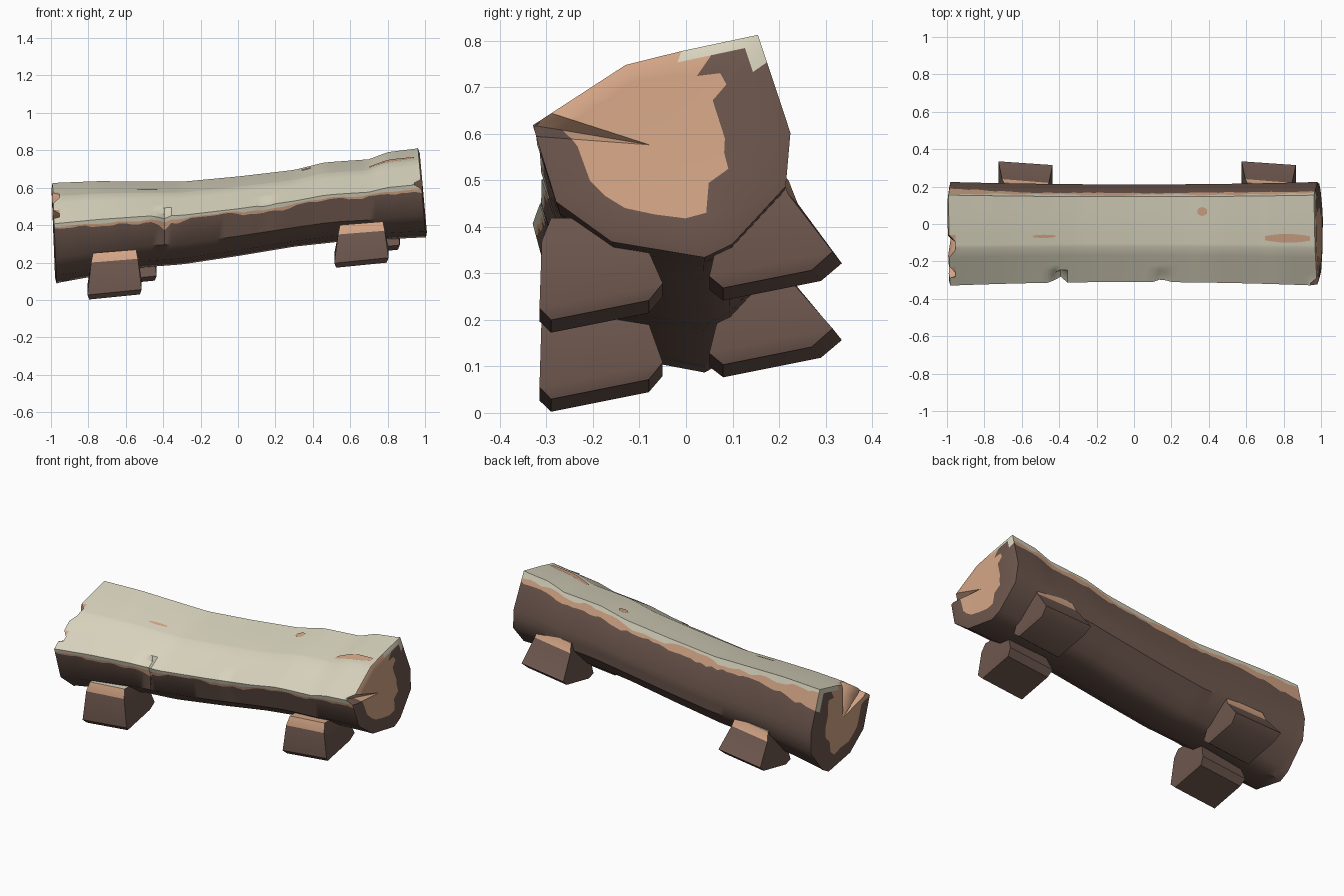
import bpy, bmesh, math, random
from mathutils import Vector

random.seed(4)
if "Cube" in bpy.data.objects:
    bpy.data.objects.remove(bpy.data.objects["Cube"])


def material(name, rgb):
    m = bpy.data.materials.new(name)
    m.use_nodes = True
    m.diffuse_color = (*rgb, 1)
    bsdf = next(n for n in m.node_tree.nodes if n.type == "BSDF_PRINCIPLED")
    bsdf.inputs["Base Color"].default_value = (*rgb, 1)
    bsdf.inputs["Roughness"].default_value = 0.9
    return m


MATS = [material("bark brown", (0.155, 0.096, 0.076)),
        material("raw wood", (0.66, 0.38, 0.24)),
        material("pale seat", (0.70, 0.665, 0.52))]
BARK, WOOD, PALE = range(3)


def finish(name, bm, angle):
    bmesh.ops.recalc_face_normals(bm, faces=bm.faces)
    mesh = bpy.data.meshes.new(name)
    bm.to_mesh(mesh)
    bm.free()
    for m in MATS:
        mesh.materials.append(m)
    ob = bpy.data.objects.new(name, mesh)
    bpy.context.collection.objects.link(ob)
    bpy.ops.object.select_all(action="DESELECT")
    bpy.context.view_layer.objects.active = ob
    ob.select_set(True)
    bpy.ops.object.shade_smooth_by_angle(angle=math.radians(angle))


def lerp_table(table, x):
    for (xa, a), (xb, b) in zip(table, table[1:]):
        if x <= xb:
            return a + (b - a) * max(0, (x - xa) / (xb - xa))
    return table[-1][1]


# Log profile (y, share of height) and the crest and belly lines along x
SECTION = [(-.33, .594), (-.13, .865), (-.01, .927), (.155, 1), (.225, .56),
           (.215, .32), (.10, .06), (.04, 0), (-.16, .07), (-.28, .25)]
CREST = [(-1, .625), (-.75, .635), (-.3, .632), (0, .66), (.3, .695), (.46, .735),
         (.7, .752), (.8, .79), (1, .815)]
BELLY = [(-1, .085), (-.5, .175), (-.3, .19), (0, .235), (.3, .285), (.55, .312), (1, .335)]


def surface(x, u):
    i = int(u) % len(SECTION)
    a, b = Vector(SECTION[i]), Vector(SECTION[(i + 1) % len(SECTION)])
    y, f = a.lerp(b, u - int(u))
    low, high = lerp_table(BELLY, x), lerp_table(CREST, x)
    y *= 1 - .06 * (1 - abs(x) ** 2)
    return Vector((x, y, low + f * (high - low)))


def notch(x, at, half):
    return max(0, 1 - abs(x - at) / half)


def ring_params(x):
    # Wandering edges of the pale seat and of the raw wood under it
    w = random.uniform
    ragged = .5 + .5 * math.sin(x * 9 + math.sin(x * 23))
    back_pale = 3.06 + .12 * ragged + w(0, .03)
    back_wood = back_pale + .06 + .17 * (1 - ragged) + w(0, .05) + .2 * notch(x, -1, .4)
    front_pale = 9.93 - .07 * ragged - w(0, .03)
    front_wood = front_pale - .04 - .12 * ragged * w(.3, 1) - .2 * notch(x, -.4, .04)
    return [0, .2, .35, .5, .75, 1, 1.15, 1.3, 1.6, 2, 2.5, 3, back_pale, back_wood, 4,
            4.5, 5, 5.5, 6, 7, 7.5, 8, 8.5, 9, front_wood, front_pale]


# Log body, lofted along x
bm = bmesh.new()
count = 56
stations = [-.99 + 1.97 * i / count for i in range(count + 1)]
rings, last = [], None
for n, x in enumerate(stations):
    params = ring_params(x)
    ring = []
    for u in params:
        p = surface(x, u)
        high = (p.z - lerp_table(BELLY, x)) / .5
        if n == count:                      # leaning ends
            p.x += .025 - .045 * high - .05 * (u == 0)
        if n == 0:
            p.x += .02 * (1 - high)
            p.x += {.35: .09, 1.15: .09, 1: .04, 1.3: .04}.get(u, 0)
        if u in (0, .2) or u > 9.5:         # splits in the front lip
            cut = notch(x, -.4, .04) + .5 * notch(x, .15, .04)
            p.y += .04 * cut
            p.z -= .02 * cut
        ring.append(bm.verts.new(p))
    rings.append(ring)
size = len(rings[0])
for n in range(count):
    for k in range(size):
        j = (k + 1) % size
        f = bm.faces.new((rings[n][k], rings[n][j], rings[n + 1][j], rings[n + 1][k]))
        if k < 12 or k == size - 1:
            f.material_index = PALE
        elif k in (12, size - 2):
            f.material_index = WOOD
        if n == 0 and k in (1, 2, 6, 7):
            f.material_index = WOOD


# Cut ends: rim, bark ring, and a ragged raw wood heart
def cut_end(rim, out):
    mid = sum((v.co for v in rim), Vector()) / size
    mid.z -= .03
    mid.y -= .02
    loops = [rim]
    for share in (.88, .66):
        loop = []
        for k, v in enumerate(rim):
            s = share
            if share < .7:
                s += random.uniform(-.03, .03) - .1 * (13 <= k <= 17) + .1 * (k < 10)
            p = mid.lerp(v.co, s)
            p.x += out * .008
            loop.append(bm.verts.new(p))
        loops.append(loop)
    for level in range(2):
        for k in range(size):
            j = (k + 1) % size
            a, b = loops[level], loops[level + 1]
            f = bm.faces.new((a[k], a[j], b[j], b[k]))
            if k < 10:
                f.material_index = WOOD
            elif k < 13 and level == 0:
                f.material_index = PALE
            if 9 <= k < 12 and level == 0:
                f.material_index = PALE
    hub = bm.verts.new(mid + Vector((out * .008, 0, 0)))
    for k in range(size):
        bm.faces.new((loops[2][k], loops[2][(k + 1) % size], hub)).material_index = WOOD


cut_end(rings[0], -1)
cut_end(rings[-1], 1)
finish("log_seat", bm, 38)


# Worn streaks lying on the seat
def streak(name, x0, x1, u0, u1):
    bm = bmesh.new()
    lo, hi = [], []
    for i in range(7):
        t = i / 6
        x = x0 + (x1 - x0) * t
        wide = (u1 - u0) * (.25 + .25 * math.sin(math.pi * t))
        for row, u in ((lo, (u0 + u1) / 2 - wide), (hi, (u0 + u1) / 2 + wide)):
            row.append(bm.verts.new(surface(x, u) + Vector((0, -.002, .004))))
    for i in range(6):
        bm.faces.new((lo[i], lo[i + 1], hi[i + 1], hi[i])).material_index = WOOD
    finish(name, bm, 30)


streak("worn_streak_right", .7, .94, 1.25, 1.65)
streak("worn_streak_left", -.54, -.42, 1.45, 1.6)
streak("worn_spot", .34, .39, 2.35, 2.65)


# Splayed stub legs: flared foot, upright block, shoulder tucked in the log
def leg(name, cx, side, base, top):
    bm = bmesh.new()
    front = side < 0

    def ring(half, inner, outer, lift, flat):
        verts = []
        for sx, y in ((-1, outer), (1, outer - .02 * (not front)), (1, inner), (-1, inner)):
            x = cx + sx * half
            foot = base + .2 * (side * y + .3) + .1 * (x - cx + .14)
            z = foot + lift if not flat else top + .08 * (x - cx)
            verts.append(bm.verts.new((x, side * y, z)))
        return verts

    high = .31 if front else .24
    levels = [ring(.135, .08, .29, 0, False),
              ring(.145, .05, .315 if front else .335, .03, False)]
    top -= .05
    levels.append(ring(.125, .09, high, 0, True))
    top += .05
    levels.append(ring(.115, .1, high - .02, 0, True))
    for n in range(3):
        for k in range(4):
            j = (k + 1) % 4
            f = bm.faces.new((levels[n][k], levels[n][j], levels[n + 1][j], levels[n + 1][k]))
            if n == 2 and k == 0:
                f.material_index = WOOD
    bm.faces.new(levels[0])
    bm.faces.new(levels[-1]).material_index = PALE if base < .1 else WOOD
    finish(name, bm, 30)


leg("front_leg_right", -.66, -1, 0, .26)
leg("front_leg_left", .66, -1, .17, .41)
leg("back_leg_right", -.58, 1, 0, .33)
leg("back_leg_left", .72, 1, .165, .51)
